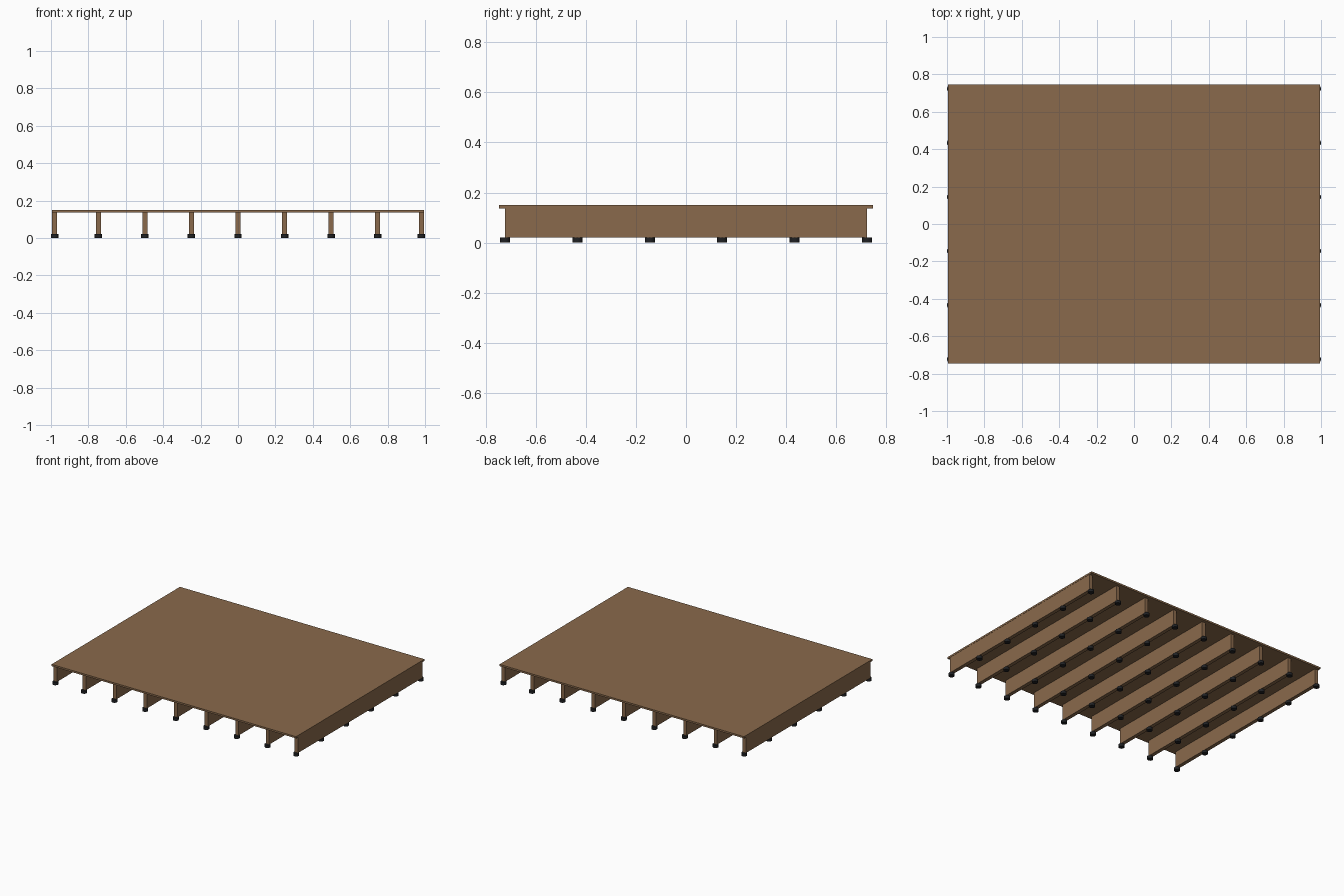
import bpy

if "Cube" in bpy.data.objects:
    bpy.data.objects.remove(bpy.data.objects["Cube"])


def material(name, rgb):
    m = bpy.data.materials.new(name)
    m.diffuse_color = (*rgb, 1)
    m.use_nodes = True
    m.node_tree.nodes["Principled BSDF"].inputs["Base Color"].default_value = m.diffuse_color
    return m


wood = material("brown wood", (0.255, 0.144, 0.072))
rubber = material("dark rubber", (0.014, 0.015, 0.017))


def box(name, centre, size, mat):
    bpy.ops.mesh.primitive_cube_add(size=1, location=centre)
    o = bpy.context.object
    o.name = name
    o.scale = size
    o.data.materials.append(mat)


# Flat deck board
box("deck", (0, 0, 0.1435), (1.99, 1.492, 0.013), wood)

# Joists with a row of round feet under each
for i in range(-4, 5):
    x = i * 0.2488 if abs(i) < 4 else i * 0.245
    box("joist", (x, 0, 0.0785), (0.027, 1.446, 0.117), wood)
    for j in range(6):
        bpy.ops.mesh.primitive_cylinder_add(
            vertices=16, radius=0.02, depth=0.02,
            location=(x, -0.723 + j * 0.2892, 0.01))
        foot = bpy.context.object
        foot.name = "foot"
        foot.data.materials.append(rubber)
        bpy.ops.object.shade_smooth_by_angle()
